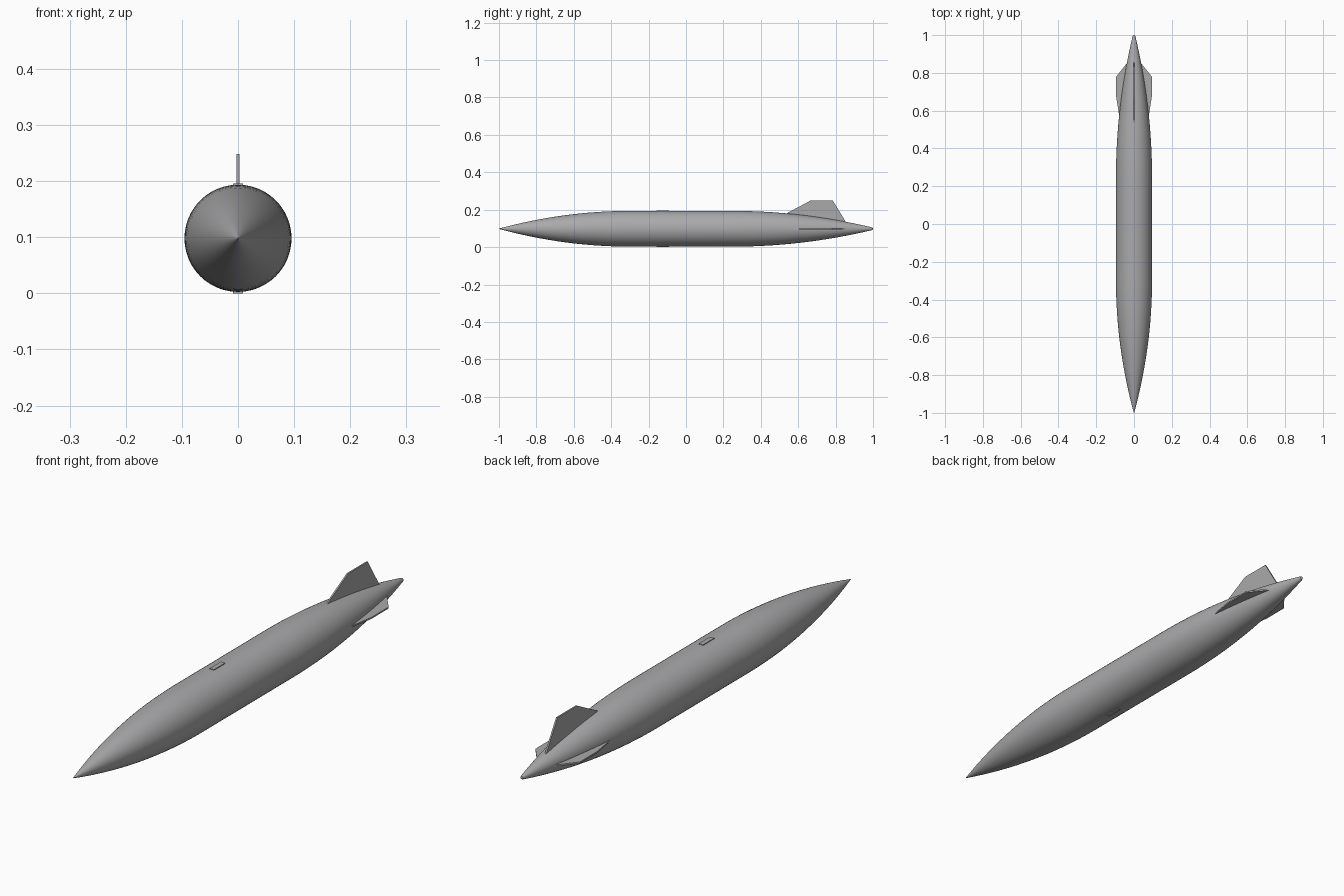
import bpy, bmesh, math

if "Cube" in bpy.data.objects:
    bpy.data.objects.remove(bpy.data.objects["Cube"])

R, ZC = 0.0955, 0.098          # tank radius and axis height
NOSE_START, TAIL_START = -0.30, 0.25
SEGMENTS = 48

gray = bpy.data.materials.new("tank_gray")
gray.diffuse_color = (0.40, 0.40, 0.41, 1)
gray.use_nodes = True
gray.node_tree.nodes["Principled BSDF"].inputs["Base Color"].default_value = gray.diffuse_color


def finish(name, bm):
    bmesh.ops.recalc_face_normals(bm, faces=bm.faces)
    me = bpy.data.meshes.new(name)
    bm.to_mesh(me)
    bm.free()
    me.materials.append(gray)
    ob = bpy.data.objects.new(name, me)
    bpy.context.collection.objects.link(ob)
    return ob


def radius(t, tip):
    # parabolic taper: t = 0 at the cylinder, 1 at the tip
    return tip + (R - tip) * (1 - t * t)


# Body: profile of (y, r), pointed nose and slightly blunt tail
N = 16
profile = [(NOSE_START - (1 + NOSE_START) * (1 - i / N), radius(1 - i / N, 0.001)) for i in range(N + 1)]
profile += [(TAIL_START + (0.992 - TAIL_START) * i / N, radius(i / N, 0.008)) for i in range(N + 1)]
profile += [(0.998, 0.0055), (1.0, 0.002)]

bm = bmesh.new()
rings = []
for y, r in profile:
    rings.append([bm.verts.new((r * math.cos(2 * math.pi * k / SEGMENTS), y,
                                ZC + r * math.sin(2 * math.pi * k / SEGMENTS)))
                  for k in range(SEGMENTS)])
for a, b in zip(rings, rings[1:]):
    for k in range(SEGMENTS):
        j = (k + 1) % SEGMENTS
        bm.faces.new((a[k], a[j], b[j], b[k]))
bm.faces.new(rings[0])
bm.faces.new(rings[-1])
body = finish("tank_body", bm)
bpy.context.view_layer.objects.active = body
body.select_set(True)
bpy.ops.object.shade_smooth_by_angle(angle=math.radians(35))


# Fins: outline of (y, distance from axis) extruded to a thin plate
def fin(name, outline, angle, thick=0.006):
    bm = bmesh.new()
    c, s = math.cos(angle), math.sin(angle)
    sides = []
    for t in (-thick / 2, thick / 2):
        sides.append([bm.verts.new((d * c - t * s, y, ZC + d * s + t * c)) for y, d in outline])
    bm.faces.new(sides[0])
    bm.faces.new(sides[1])
    for i in range(len(outline)):
        j = (i + 1) % len(outline)
        bm.faces.new((sides[0][i], sides[0][j], sides[1][j], sides[1][i]))
    return finish(name, bm)


top_outline = [(0.53, 0.078), (0.665, 0.1505), (0.785, 0.1505), (0.855, 0.036), (0.855, 0.01), (0.53, 0.01)]
side_outline = [(0.546, 0.074), (0.675, 0.0945), (0.78, 0.0945), (0.853, 0.036), (0.853, 0.01), (0.546, 0.01)]
fin("top_fin", top_outline, math.pi / 2)
fin("right_fin", side_outline, 0)
fin("left_fin", side_outline, math.pi)

# Small mounting lugs above and below the body
for name, z0, z1 in (("top_lug", 0.18, 0.196), ("bottom_lug", 0.0, 0.016)):
    bm = bmesh.new()
    bmesh.ops.create_cube(bm, size=1)
    for v in bm.verts:
        v.co = (v.co.x * 0.018, v.co.y * 0.068 - 0.125, z0 + (v.co.z + 0.5) * (z1 - z0))
    finish(name, bm)
